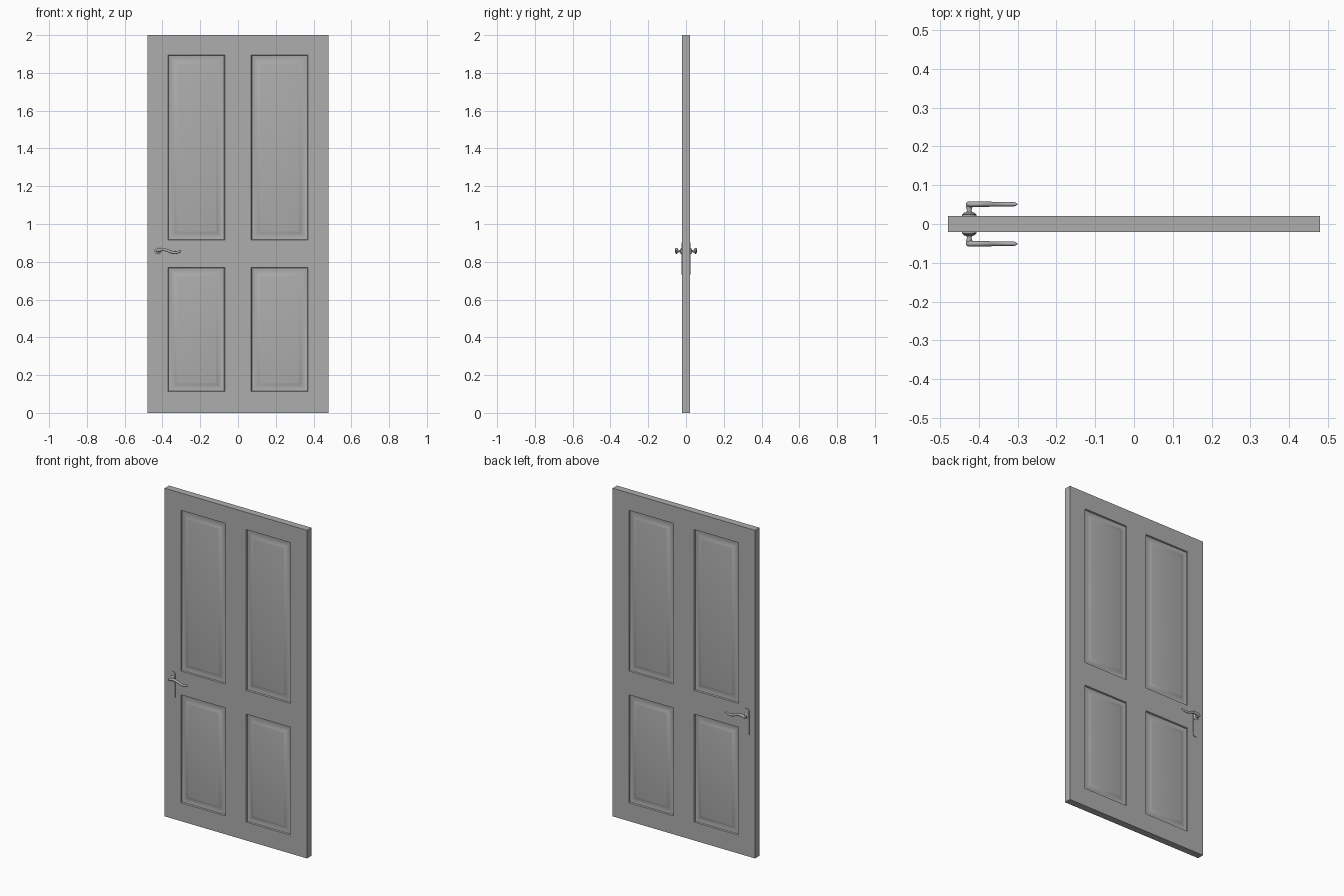
import bpy, bmesh
from math import cos, sin, pi, radians
from mathutils import Matrix

cube = bpy.data.objects.get("Cube")
if cube:
    bpy.data.objects.remove(cube)


def material(name, value):
    m = bpy.data.materials.new(name)
    m.use_nodes = True
    color = (value, value, value, 1)
    m.diffuse_color = color
    m.node_tree.nodes["Principled BSDF"].inputs["Base Color"].default_value = color
    return m


grey = material("door grey", 0.42)
HALF = 0.021            # half thickness of the door
AXIS_X, AXIS_Z = -0.425, 0.857


def finish(name, bm, angle=35):
    bmesh.ops.recalc_face_normals(bm, faces=bm.faces)
    mesh = bpy.data.meshes.new(name)
    bm.to_mesh(mesh)
    bm.free()
    mesh.materials.append(grey)
    obj = bpy.data.objects.new(name, mesh)
    bpy.context.collection.objects.link(obj)
    bpy.ops.object.select_all(action="DESELECT")
    obj.select_set(True)
    bpy.context.view_layer.objects.active = obj
    bpy.ops.object.shade_smooth_by_angle(angle=radians(angle))
    return obj


# Door leaf: slab cut into stiles, rails and panels
bm = bmesh.new()
bmesh.ops.create_cube(bm, size=1, matrix=Matrix.Translation((0, 0, 1))
                      @ Matrix.Diagonal((0.96, 2 * HALF, 2, 1)))
cuts = [((x, 0, 0), (1, 0, 0)) for x in (-0.37, -0.07, 0.07, 0.37)]
cuts += [((0, 0, z), (0, 0, 1)) for z in (0.112, 0.77, 0.915, 1.895)]
for co, no in cuts:
    bmesh.ops.bisect_plane(bm, geom=bm.verts[:] + bm.edges[:] + bm.faces[:],
                           plane_co=co, plane_no=no)


def is_panel(face):
    c = face.calc_center_median()
    tall = 0.112 < c.z < 0.77 or 0.915 < c.z < 1.895
    return abs(face.normal.y) > 0.9 and 0.07 < abs(c.x) < 0.37 and tall


bm.normal_update()
panels = [f for f in bm.faces if is_panel(f)]
# Moulding: sharp drop, shallow cove, raised field
for width, depth in ((0.003, -0.008), (0.009, -0.002), (0.013, 0.0005),
                     (0.010, 0.003), (0.008, 0.004), (0.004, 0.0008)):
    bmesh.ops.inset_individual(bm, faces=panels, thickness=width,
                               depth=depth, use_even_offset=True)
finish("door_leaf", bm)


def handle_plate(side, label):
    # Long backplate with round ends and a slimmer waist
    bm = bmesh.new()
    outline = []
    for centre, start in ((0.882, 0), (0.752, pi)):
        for i in range(17):
            a = start - 0.35 + (pi + 0.7) * i / 16
            outline.append((AXIS_X + 0.019 * cos(a), centre + 0.019 * sin(a)))
    face = bm.faces.new([bm.verts.new((x, side * HALF, z)) for x, z in outline])
    top = bmesh.ops.extrude_face_region(bm, geom=[face])["geom"]
    bmesh.ops.translate(bm, vec=(0, side * 0.004, 0),
                        verts=[v for v in top if isinstance(v, bmesh.types.BMVert)])
    finish(label + "_handle_plate", bm)


def handle_spindle(side, label):
    # Turned collar and neck, lathed around the y axis
    bm = bmesh.new()
    profile = ((0.017, 0.021), (0.017, 0.026), (0.013, 0.029),
               (0.007, 0.031), (0.006, 0.036), (0.008, 0.044), (0.008, 0.05))
    rings = [[bm.verts.new((AXIS_X + r * cos(2 * pi * i / 20), side * y,
                            AXIS_Z + r * sin(2 * pi * i / 20)))
              for i in range(20)] for r, y in profile]
    for a, b in zip(rings, rings[1:]):
        for i in range(20):
            j = (i + 1) % 20
            bm.faces.new((a[i], a[j], b[j], b[i]))
    bm.faces.new(rings[0])
    bm.faces.new(rings[-1])
    finish(label + "_handle_spindle", bm)


def handle_lever(side, label):
    # Wavy lever swept along a path, tapering towards a rounded tip
    bm = bmesh.new()
    rings = []
    steps = 32
    for s in range(steps + 1):
        t = s / steps
        x = -0.434 + 0.133 * t
        z = AXIS_Z + (0.003 - 0.006 * t) + 0.007 * sin(2 * pi * (t * 1.1 - 0.05))
        cap = min(1, (min(t, 1 - t) * 20 + 0.06)) ** 0.5
        r = (0.0095 - 0.003 * t) * cap
        rings.append([bm.verts.new((x, side * 0.051 + 0.8 * r * cos(2 * pi * i / 14),
                                    z + r * sin(2 * pi * i / 14)))
                      for i in range(14)])
    for a, b in zip(rings, rings[1:]):
        for i in range(14):
            j = (i + 1) % 14
            bm.faces.new((a[i], a[j], b[j], b[i]))
    bm.faces.new(rings[0])
    bm.faces.new(rings[-1])
    finish(label + "_handle_lever", bm, 50)


for side, label in ((-1, "front"), (1, "back")):
    handle_plate(side, label)
    handle_spindle(side, label)
    handle_lever(side, label)
